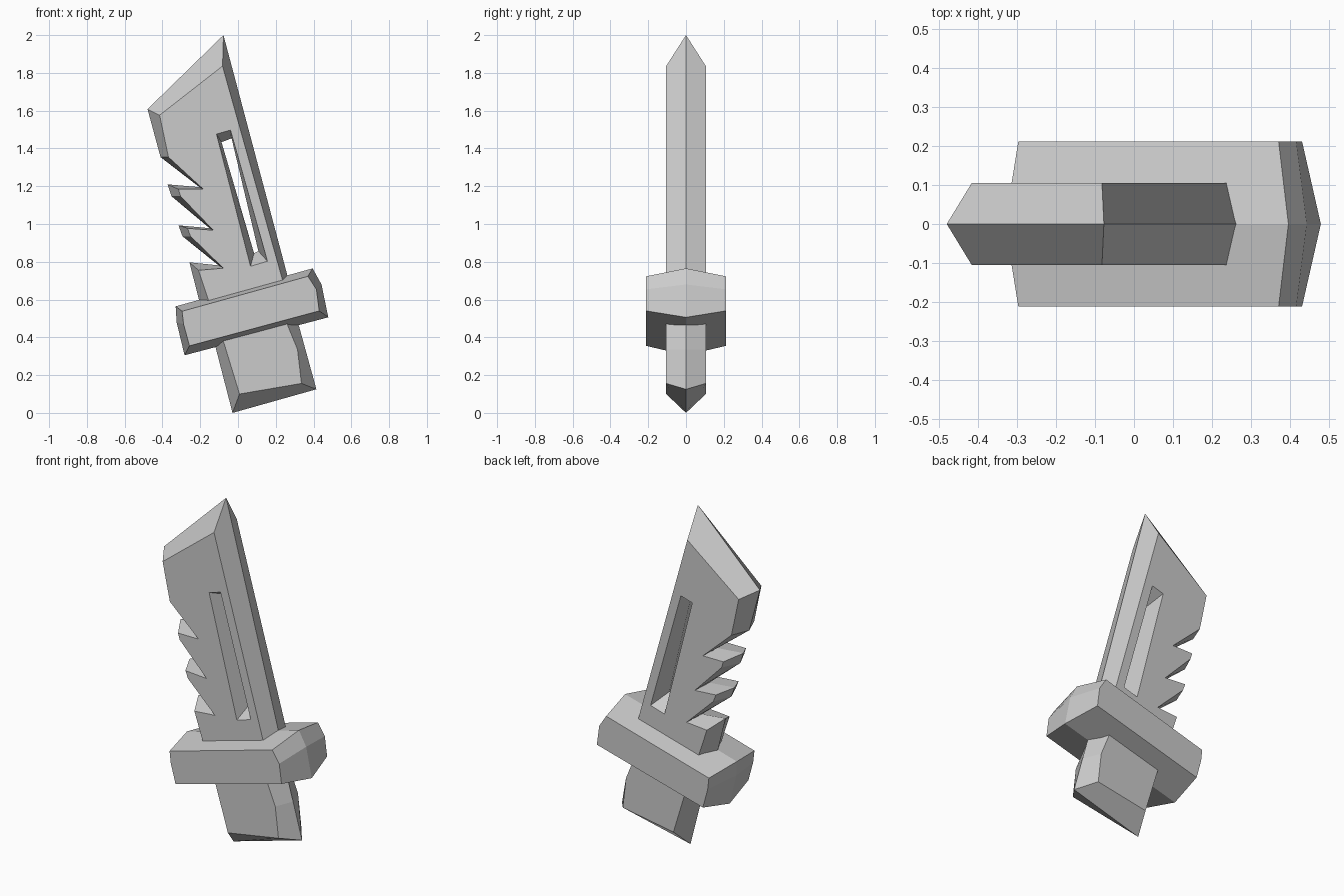
import bpy, bmesh

if "Cube" in bpy.data.objects:
    bpy.data.objects.remove(bpy.data.objects["Cube"])


def bevelled_slab(name, ridge, face, depth, slot_ridge=None, slot_face=None):
    """Slab whose outline is `ridge` on y=0 and `face` on y=-depth and y=+depth.
    An optional slot runs through it with its own ridge and face outlines."""
    bm = bmesh.new()
    rims = {-1: [], 1: []}

    def walls(mid_pts, side_pts):
        mid = [bm.verts.new((x, 0, z)) for x, z in mid_pts]
        n = len(mid)
        for s in (-1, 1):
            side = [bm.verts.new((x, s * depth, z)) for x, z in side_pts]
            for i in range(n):
                j = (i + 1) % n
                bm.faces.new((mid[i], mid[j], side[j], side[i]))
                rims[s].append(bm.edges.get((side[i], side[j])))

    walls(ridge, face)
    if slot_ridge:
        walls(slot_ridge, slot_face)
    # flat front and back faces
    for s in (-1, 1):
        if slot_ridge:
            bmesh.ops.triangle_fill(bm, edges=rims[s], use_beauty=True,
                                    normal=(0, s, 0))
        else:
            bmesh.ops.contextual_create(bm, geom=rims[s])
    bmesh.ops.recalc_face_normals(bm, faces=bm.faces[:])
    mesh = bpy.data.meshes.new(name)
    bm.to_mesh(mesh)
    bm.free()
    obj = bpy.data.objects.new(name, mesh)
    bpy.context.collection.objects.link(obj)
    return obj


# Blade with three saw teeth and a long slot
bevelled_slab(
    "blade",
    [(-.077, 2.0), (-.479, 1.608), (-.41, 1.354), (-.204, 1.195),
     (-.373, 1.21), (-.352, 1.147), (-.151, .978), (-.315, .993),
     (-.294, .935), (-.103, .781), (-.257, .797), (-.183, .506),
     (.288, .628)],
    [(-.082, 1.836), (-.415, 1.576), (-.368, 1.354), (-.183, 1.184),
     (-.315, 1.184), (-.304, 1.147), (-.13, .967), (-.267, .977),
     (-.251, .935), (-.077, .766), (-.209, .755), (-.135, .532),
     (.257, .628)],
    .105,
    [(-.087, 1.433), (-.034, 1.454), (.108, .856), (.085, .845)],
    [(-.114, 1.476), (-.04, 1.497), (.156, .803), (.066, .776)])

# Cross guard
bevelled_slab(
    "guard",
    [(-.33, .564), (.395, .765), (.442, .68), (.478, .506),
     (-.283, .305), (-.325, .48)],
    [(-.296, .538), (.37, .723), (.415, .654), (.43, .54),
     (-.257, .355), (-.288, .469)],
    .211)

# Grip
bevelled_slab(
    "grip",
    [(-.146, .453), (-.029, 0), (.415, .125), (.357, .336), (.288, .585)],
    [(-.103, .464), (.008, .1), (.336, .156), (.315, .336), (.23, .543)],
    .105)
